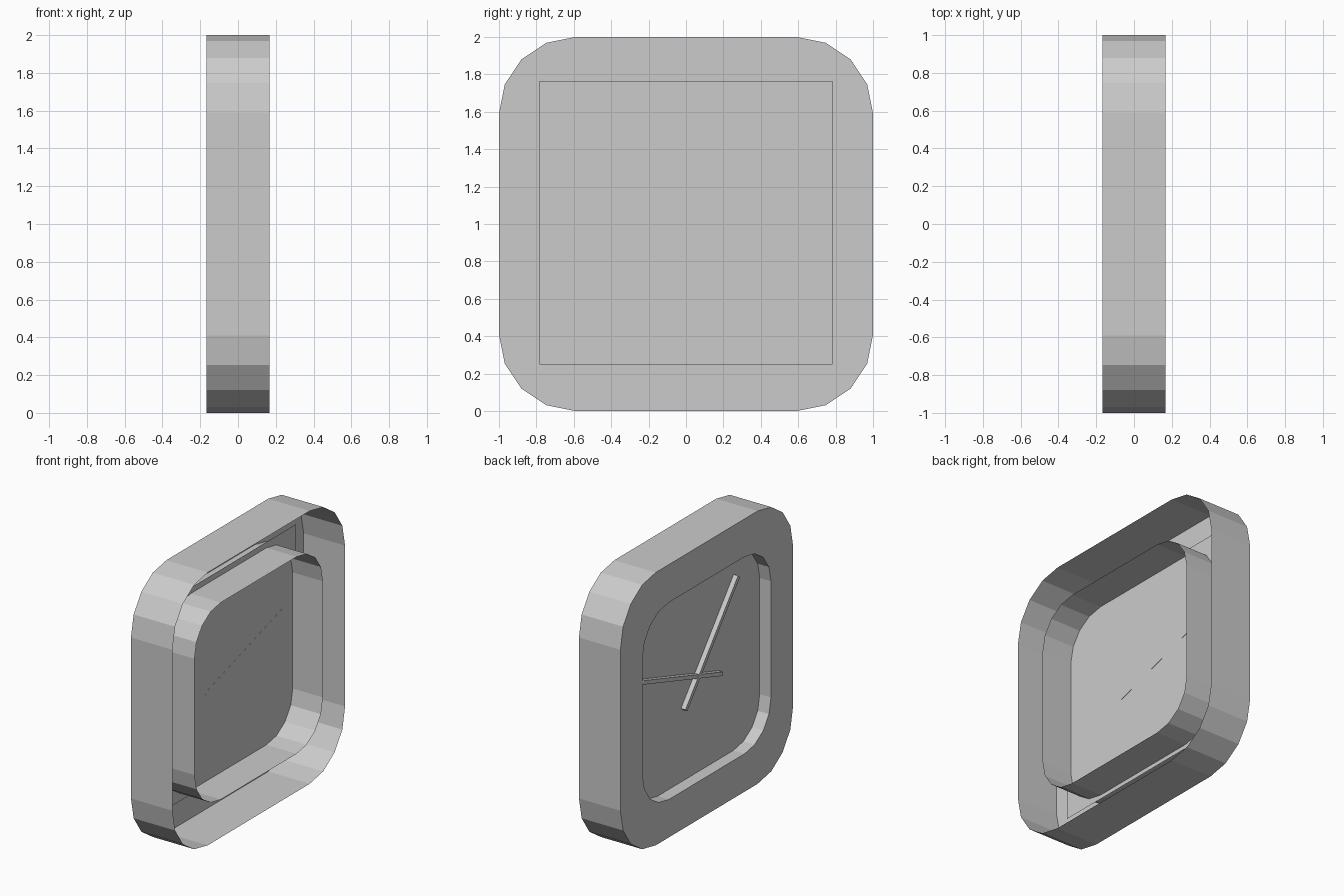
import bpy, bmesh
from math import cos, sin, pi, atan2, hypot

cube = bpy.data.objects.get("Cube")
if cube:
    bpy.data.objects.remove(cube)

grey = bpy.data.materials.new("light_grey")
grey.use_nodes = True
grey.diffuse_color = (0.6, 0.6, 0.6, 1)
grey.node_tree.nodes["Principled BSDF"].inputs["Base Color"].default_value = (0.6, 0.6, 0.6, 1)

FRONT, BACK, FACE = -0.168, 0.168, -0.077   # depths along x
MID = 1.0                                   # height of the centre


def finish(name, bm):
    mesh = bpy.data.meshes.new(name)
    bm.to_mesh(mesh)
    bm.free()
    mesh.materials.append(grey)
    obj = bpy.data.objects.new(name, mesh)
    bpy.context.collection.objects.link(obj)
    return obj


def rounded_square(bm, x, sy, sz, radius=0.41, steps=4):
    """Loop of vertices around a rounded square in the y-z plane."""
    flat = 1 - radius
    loop = []
    for corner, (cy, cz) in enumerate([(1, 1), (-1, 1), (-1, -1), (1, -1)]):
        for i in range(steps + 1):
            a = (corner + i / steps) * pi / 2
            y, z = cy * flat + radius * cos(a), cz * flat + radius * sin(a)
            loop.append(bm.verts.new((x, y * sy, MID + z * sz)))
    return loop


# Case: outer wall, front rim and inner tube as one open-backed shell
bm = bmesh.new()
loops = [rounded_square(bm, BACK, 1, 1), rounded_square(bm, FRONT, 1, 1),
         rounded_square(bm, FRONT, 0.744, 0.722), rounded_square(bm, BACK, 0.744, 0.722)]
for a, b in zip(loops, loops[1:]):
    for i in range(len(a)):
        j = (i + 1) % len(a)
        bm.faces.new((b[i], b[j], a[j], a[i]))
finish("clock_case", bm)

# Dial: flat rectangle reaching slightly past the tube
bm = bmesh.new()
corners = [(-1, -1), (-1, 1), (1, 1), (1, -1)]
bm.faces.new([bm.verts.new((FACE, 0.784 * y, MID + 0.006 + 0.758 * z)) for y, z in corners])
finish("dial", bm)


def hand(name, tail, tip, back, depth=0.036, width=0.028):
    """Thin bar lying on the dial between two (y, z) points."""
    dy, dz = tip[0] - tail[0], tip[1] - tail[1]
    bm = bmesh.new()
    bmesh.ops.create_cube(bm, size=1)
    bmesh.ops.scale(bm, vec=(depth, hypot(dy, dz), width), verts=bm.verts)
    obj = finish(name, bm)
    obj.location = (back - depth / 2, (tail[0] + tip[0]) / 2, (tail[1] + tip[1]) / 2)
    obj.rotation_euler.x = atan2(dz, dy)


hand("minute_hand", (0.16, 0.81), (-0.45, 1.56), FACE - 0.002)
hand("hour_hand", (-0.265, 0.915), (0.648, 1.2), FACE + 0.001)
